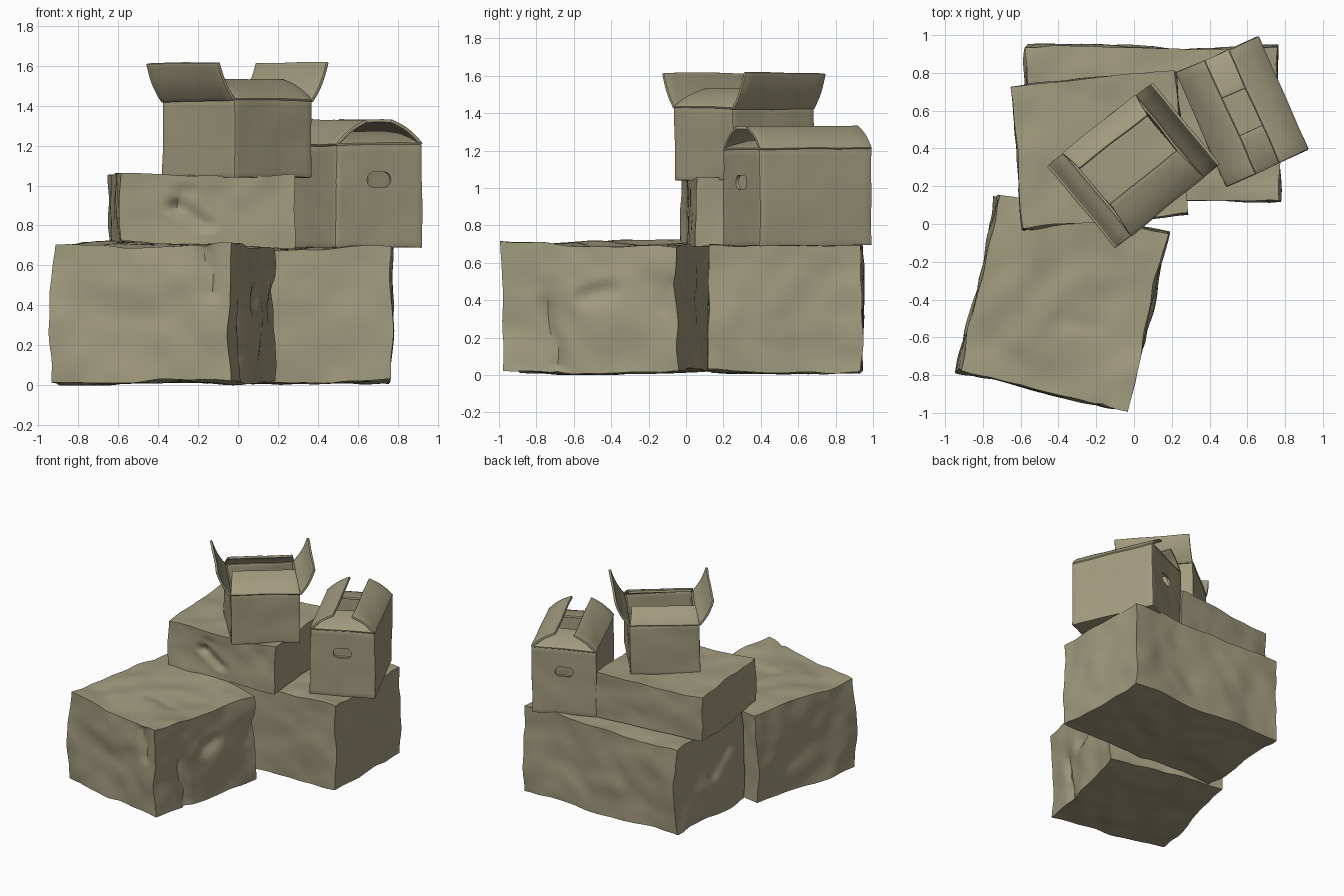
import bpy, bmesh, math
from mathutils import Vector, noise
from mathutils.geometry import intersect_point_line

if "Cube" in bpy.data.objects:
    bpy.data.objects.remove(bpy.data.objects["Cube"])

card = bpy.data.materials.new("cardboard")
card.diffuse_color = (0.36, 0.33, 0.21, 1)
card.use_nodes = True
card.node_tree.nodes["Principled BSDF"].inputs["Base Color"].default_value = card.diffuse_color


def wobble(p, amp):
    # soft bulges plus finer crumples
    return noise.noise_vector(p * 2.3) * amp + noise.noise_vector(p * 6.5) * amp * 0.45


def finish(name, bm, mods=()):
    me = bpy.data.meshes.new(name)
    bm.to_mesh(me)
    bm.free()
    ob = bpy.data.objects.new(name, me)
    bpy.context.collection.objects.link(ob)
    me.materials.append(card)
    bpy.ops.object.select_all(action='DESELECT')
    ob.select_set(True)
    bpy.context.view_layer.objects.active = ob
    for kind, settings in mods:
        m = ob.modifiers.new(kind, kind)
        for key, val in settings.items():
            setattr(m, key, val)
        bpy.ops.object.modifier_apply(modifier=m.name)
    bpy.ops.object.shade_smooth_by_angle(angle=math.radians(35))
    return ob


def carton(name, corners, z0, z1, amp, cuts=20, dents=(), open_top=False, mods=()):
    """Box over four counter-clockwise footprint corners, crumpled and dented."""
    c = [Vector(p) for p in corners]
    bm = bmesh.new()
    bmesh.ops.create_cube(bm, size=1)
    bmesh.ops.subdivide_edges(bm, edges=bm.edges[:], cuts=cuts, use_grid_fill=True)
    if open_top:
        lid = [f for f in bm.faces if f.normal.z > 0.9]
        bmesh.ops.delete(bm, geom=lid, context='FACES')
    for v in bm.verts:
        s, t, h = v.co.x + 0.5, v.co.y + 0.5, v.co.z + 0.5
        xy = c[0].lerp(c[1], s).lerp(c[3].lerp(c[2], s), t)
        v.co = (xy.x, xy.y, z0 + (z1 - z0) * h)
    bm.normal_update()
    for v in bm.verts:
        p, push = v.co.copy(), 0
        for a, b, depth, width in dents:
            a, b = Vector(a), Vector(b)
            q, k = intersect_point_line(p, a, b)
            q = a.lerp(b, min(max(k, 0), 1))
            push += depth * max(0, 1 - (p - q).length / width)
        v.co = p + wobble(p, amp) - v.normal * push
        v.co.z = max(v.co.z, 0)
    return finish(name, bm, mods)


def flap(name, a, b, c, d, thick=0.018, bulge=0.012):
    """Bent cardboard sheet; a-b is the hinge, c-d the free edge."""
    bm = bmesh.new()
    bmesh.ops.create_grid(bm, x_segments=10, y_segments=8, size=0.5)
    n = (b - a).cross(d - a).normalized()
    for v in bm.verts:
        s, t = v.co.x + 0.5, v.co.y + 0.5
        p = a.lerp(b, s).lerp(d.lerp(c, s), t)
        v.co = p + n * bulge * math.sin(math.pi * t) + wobble(p, 0.008)
    return finish(name, bm, [("SOLIDIFY", dict(thickness=thick, offset=0)),
                             ("BEVEL", dict(width=0.005, segments=2))])


def hinged(name, a, b, out, rise, taper=0.0):
    """Flap hinged on a-b that travels by out horizontally and by rise upward."""
    along = (b - a).normalized() * taper
    move = out + Vector((0, 0, rise))
    return flap(name, a, b, b + move - along, a + move + along)


# Three large closed boxes
carton("front_box", [(-0.93, -0.78), (-0.04, -0.98), (0.185, -0.05), (-0.72, 0.155)],
       0.02, 0.70, 0.03, 26, dents=[
           ((-0.17, -0.95, 0.68), (-0.14, -0.95, 0.46), 0.03, 0.05),
           ((0.02, -0.75, 0.36), (0.03, -0.70, 0.05), 0.03, 0.05),
           ((0.08, -0.52, 0.40), (0.11, -0.42, 0.45), 0.035, 0.07),
           ((0.18, -0.05, 0.48), (0.15, -0.12, 0.35), 0.02, 0.06),
           ((-0.38, -0.52, 0.70), (-0.2, -0.53, 0.70), 0.015, 0.07)])
carton("back_box", [(-0.60, 0.14), (0.77, 0.12), (0.77, 0.93), (-0.57, 0.945)],
       0.02, 0.69, 0.028, 26, dents=[((-0.6, 0.35, 0.5), (-0.6, 0.5, 0.35), 0.025, 0.07)])
carton("middle_box", [(-0.59, -0.035), (0.29, 0.05), (0.22, 0.81), (-0.65, 0.73)],
       0.70, 1.05, 0.022, 26, dents=[
           ((-0.30, -0.01, 0.90), (-0.16, 0.0, 0.80), 0.03, 0.05),
           ((-0.30, -0.01, 0.90), (-0.27, -0.01, 0.97), 0.02, 0.05),
           ((-0.60, 0.1, 0.95), (-0.61, 0.05, 0.8), 0.02, 0.06)])

SHELL = [("SOLIDIFY", dict(thickness=0.018, offset=-1)),
         ("BEVEL", dict(width=0.008, segments=2, limit_method='ANGLE',
                        angle_limit=math.radians(50)))]

# Open box on top, long flaps spread outward, short flaps leaning in
top = [(-0.02, -0.06), (0.37, 0.25), (0.01, 0.68), (-0.38, 0.37)]
carton("open_box", top, 1.04, 1.425, 0.01, 14, open_top=True, mods=SHELL)
r = [Vector((x, y, 1.425)) for x, y in top]
u, v = (r[1] - r[0]).normalized(), (r[3] - r[0]).normalized()
hinged("open_box_left_flap", r[3], r[0], -u * 0.10, 0.19)
hinged("open_box_right_flap", r[1], r[2], u * 0.10, 0.19)
hinged("open_box_front_flap", r[0], r[1], v * 0.20, 0.10, 0.02)
hinged("open_box_back_flap", r[2], r[3], -v * 0.12, 0.10, 0.02)

# Carry box with hand holes and a half-closed lid
foot = [(0.49, 0.20), (0.92, 0.395), (0.655, 0.99), (0.225, 0.80)]
e = [Vector((x, y, 1.205)) for x, y in foot]
u, v = (e[1] - e[0]).normalized(), (e[3] - e[0]).normalized()

# Rounded slot cutter running through both end walls
bm = bmesh.new()
mid = (e[0] + e[1]) / 2
mid.z = 1.03
ring = []
for i in range(24):
    ang = math.tau * i / 24
    side = 0.03 if math.cos(ang) > 0 else -0.03
    ring.append(bm.verts.new(mid - v * 0.1 + u * (side + 0.036 * math.cos(ang))
                             + Vector((0, 0, 0.038 * math.sin(ang)))))
face = bm.faces.new(ring)
ext = bmesh.ops.extrude_face_region(bm, geom=[face])
bmesh.ops.translate(bm, vec=v * 0.9,
                    verts=[g for g in ext["geom"] if isinstance(g, bmesh.types.BMVert)])
bmesh.ops.recalc_face_normals(bm, faces=bm.faces[:])
cutter = finish("hand_hole_cutter", bm)
cutter.hide_render = True
carton("carry_box", foot, 0.69, 1.205, 0.01, 14, open_top=True,
       mods=SHELL + [("BOOLEAN", dict(object=cutter, operation='DIFFERENCE', solver='EXACT'))])
bpy.data.objects.remove(cutter)

hinged("carry_box_left_flap", e[3], e[0], u * 0.17, 0.12)
hinged("carry_box_right_flap", e[1], e[2], -u * 0.17, 0.12)
hinged("carry_box_front_flap", e[0], e[1], v * 0.22, 0.06, 0.12)
hinged("carry_box_back_flap", e[2], e[3], -v * 0.22, 0.06, 0.12)
